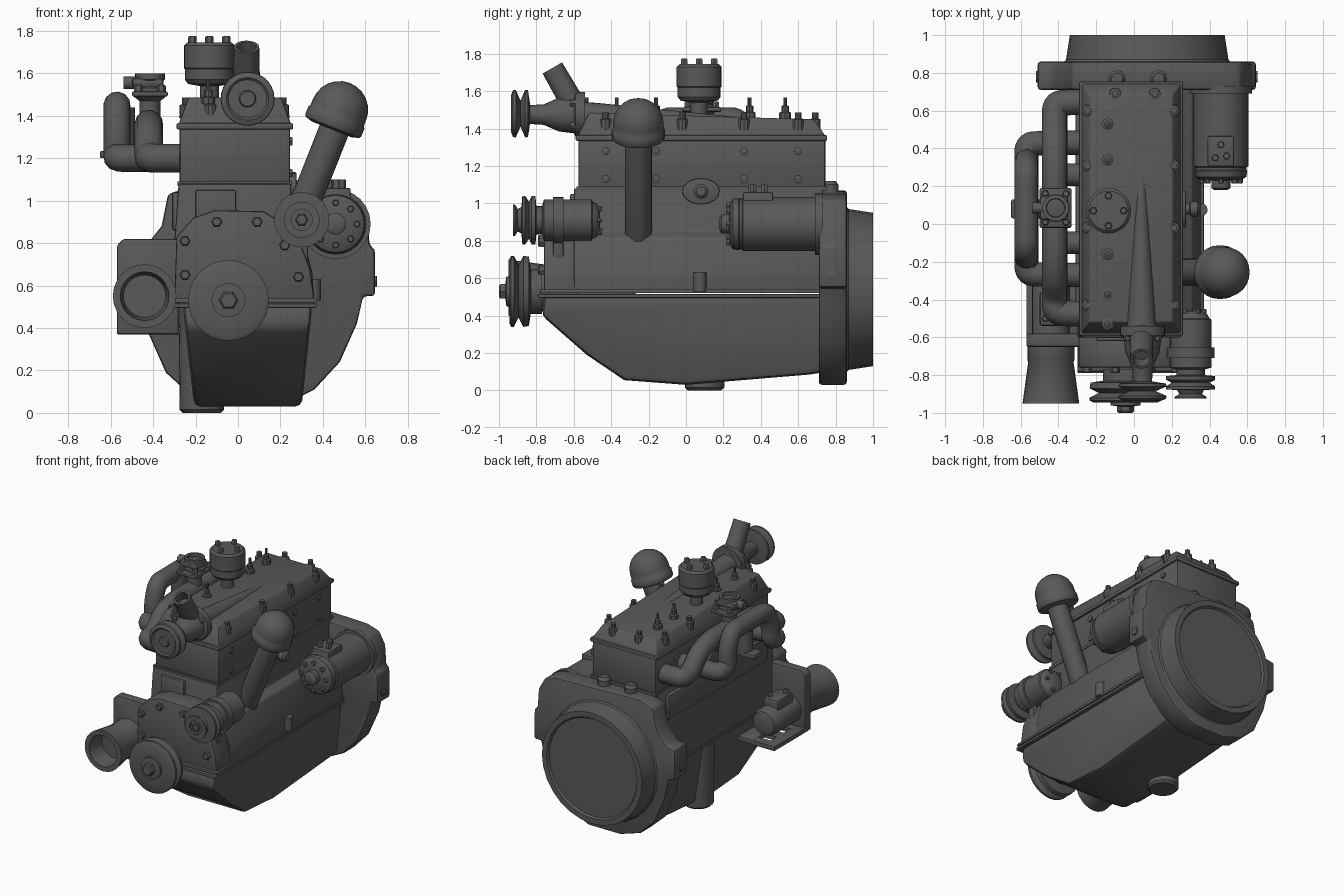
import bpy, bmesh, math
from mathutils import Vector

if "Cube" in bpy.data.objects:
    bpy.data.objects.remove(bpy.data.objects["Cube"])

grey = bpy.data.materials.new("dark_grey")
grey.diffuse_color = (0.1, 0.1, 0.1, 1)
grey.use_nodes = True
grey.node_tree.nodes["Principled BSDF"].inputs["Base Color"].default_value = grey.diffuse_color


def finish(name, bm, bevel=0):
    bmesh.ops.remove_doubles(bm, verts=bm.verts, dist=1e-5)
    bmesh.ops.recalc_face_normals(bm, faces=bm.faces)
    me = bpy.data.meshes.new(name)
    bm.to_mesh(me)
    bm.free()
    ob = bpy.data.objects.new(name, me)
    bpy.context.collection.objects.link(ob)
    if bevel:
        m = ob.modifiers.new("bevel", 'BEVEL')
        m.width, m.segments, m.limit_method = bevel, 2, 'ANGLE'
    return ob


def prism(name, pts, axis, a, b, bevel=0):
    """Extrude a 2D outline along x, y or z from a to b."""
    place = {'x': lambda p, t: (t, p[0], p[1]), 'y': lambda p, t: (p[0], t, p[1]),
             'z': lambda p, t: (p[0], p[1], t)}[axis]
    bm = bmesh.new()
    lo = [bm.verts.new(place(p, a)) for p in pts]
    hi = [bm.verts.new(place(p, b)) for p in pts]
    bm.faces.new(lo)
    bm.faces.new(hi)
    for i in range(len(pts)):
        j = (i + 1) % len(pts)
        bm.faces.new((lo[i], lo[j], hi[j], hi[i]))
    return finish(name, bm, bevel)


def box(name, x, y, z, bevel=0):
    return prism(name, [(x[0], y[0]), (x[1], y[0]), (x[1], y[1]), (x[0], y[1])], 'z', z[0], z[1], bevel)


def lathe(name, pts, origins, d=(0, 0, 1), segs=24):
    """Turn a (radius, distance) profile about direction d, at each origin."""
    q = Vector(d).normalized().to_track_quat('Z', 'Y')
    bm = bmesh.new()
    for o in origins:
        rings = []
        for r, t in pts:
            rings.append([bm.verts.new(Vector(o) + q @ Vector((r * math.cos(k * math.tau / segs),
                          r * math.sin(k * math.tau / segs), t))) for k in range(segs)])
        for A, B in zip(rings, rings[1:]):
            for k in range(segs):
                j = (k + 1) % segs
                bm.faces.new((A[k], A[j], B[j], B[k]))
        if pts[0][0] > 0:
            bm.faces.new(rings[0])
        if pts[-1][0] > 0:
            bm.faces.new(rings[-1])
    return finish(name, bm)


def bolts(name, origins, d, r=.022, h=.03):
    lathe(name, [(r, -.01), (r, h * .8), (r * .8, h)], origins, d, 6)


def tube(name, path, r):
    cu = bpy.data.curves.new(name, 'CURVE')
    cu.dimensions, cu.bevel_depth, cu.bevel_resolution, cu.use_fill_caps = '3D', r, 4, True
    sp = cu.splines.new('NURBS')
    sp.points.add(len(path) - 1)
    for p, c in zip(sp.points, path):
        p.co = (*c, 1)
    sp.order_u, sp.use_endpoint_u, sp.resolution_u = 3, True, 5
    ob = bpy.data.objects.new(name, cu)
    bpy.context.collection.objects.link(ob)


# crankcase, cylinder head and top cover
prism("crankcase", [(-.3, .52), (.36, .52), (.35, .66), (.31, .82), (.25, .85), (.25, 1.08),
                    (-.28, 1.08), (-.3, .8)], 'y', -.6, .73, .01)
box("cylinder_head", (-.275, .245), (-.575, .745), (1.07, 1.35), .012)
box("head_gasket", (-.285, .255), (-.585, .755), (1.07, 1.09))
box("cover_lip", (-.29, .26), (-.59, .755), (1.335, 1.365), .008)
cover = box("top_cover", (-.28, .25), (-.58, .745), (1.36, 1.47), .01)
for v in cover.data.vertices:
    if v.co.z > 1.4:
        v.co.x += .045 if v.co.x < 0 else -.045
        v.co.y += .06 if v.co.y < 0 else -.06
        v.co.z -= .03 * v.co.y
lathe("cover_ridge", [(.078, 0), (.075, .08), (.01, 1.0)], [(.04, -.56, 1.465)], (0, 1, -.03))
edge = [(x, y, 1.39) for y in (-.43, -.02, .31, .6) for x in (-.245, .21)]
edge += [(-.13, -.53, 1.39), (-.1, .69, 1.39), (.11, .69, 1.39)]
lathe("cover_bosses", [(.032, 0), (.03, .06), (.018, .065), (.018, .095)], edge, segs=10)
lathe("spark_plugs", [(.032, 0), (.032, .03), (.02, .035), (.02, .065), (.01, .07), (.01, .11)],
      [(-.14, y, 1.455) for y in (-.53, -.37, -.16, .34, .53)], segs=8)
bolts("head_side_bolts", [(.245, y, z) for y in (-.43, -.16, .31, .6) for z in (1.13, 1.28)], (1, 0, 0), .022, .012)
bolts("block_side_bolts", [(-.285, y, .96) for y in (-.45, -.2, .05, .3, .55)], (-1, 0, 0), .022, .02)
box("side_plate", (-.31, -.27), (-.52, .64), (.86, 1.04), .01)
box("front_plate", (-.2, -.01), (-.62, -.58), (.85, 1.05), .008)

# oil pan with flange and sump column
pan = prism("oil_pan", [(-.76, .51), (-.77, .4), (-.53, .19), (-.33, .055), (0, .03), (.66, .085),
                        (.75, .1), (.75, .51)], 'x', -.26, .35, .03)
for v in pan.data.vertices:
    v.co.x = .055 + (v.co.x - .055) * (.82 + .18 * min(1, v.co.z / .5))
box("pan_flange", (-.3, .37), (-.79, .73), (.495, .515), .004)
box("crankcase_flange", (-.3, .37), (-.78, .73), (.52, .54), .004)
lathe("sump_column", [(.09, 0), (.105, .015), (.11, .5)], [(-.17, .1, 0)])
lathe("side_plug", [(.035, 0), (.035, .1)], [(.355, .075, .53)], segs=12)

# timing cover
rim = [(-.3, .53), (-.29, .83), (-.21, .92), (-.11, .955), (.12, .95), (.27, .86), (.34, .68), (.36, .53)]
prism("timing_cover", rim, 'y', -.76, -.59, .012)
bolts("timing_cover_bolts", [(-.1, -.76, .9), (.09, -.76, .9), (.22, -.76, .79), (.285, -.76, .64),
                             (-.25, -.76, .81), (-.25, -.76, .65)], (0, -1, 0), .025)

# bell housing and flywheel ring
prism("bell_housing", [(.2, .03), (.36, .11), (.48, .24), (.56, .42), (.59, .55), (.645, .55), (.645, .77),
                       (.62, .79), (.61, .93), (.56, 1.02), (.46, 1.05), (-.22, 1.07), (-.33, 1.03),
                       (-.36, .88), (-.44, .78), (-.51, .77), (-.51, .55), (-.46, .54), (-.42, .37),
                       (-.34, .19), (-.22, .08), (-.06, .03)], 'y', .71, .86, .025)
lathe("flywheel_ring", [(.46, 0), (.43, .03), (.41, .16), (.37, .16), (.36, .145), (0, .145)],
      [(.07, .84, .54)], (0, 1, 0), 28)
lathe("housing_lugs", [(.045, 0), (.045, .05), (.03, .07)], [(-.09, .77, 1.05), (.13, .77, 1.05)], segs=12)
bolts("tab_bolts_right", [(.645, .78, .62)], (1, 0, 0), .03, .01)
bolts("tab_bolts_left", [(-.51, .78, .62)], (-1, 0, 0), .03, .01)

# crank pulley
lathe("crank_pulley", [(.12, 0), (.12, .06), (.185, .07), (.19, .1), (.14, .125), (.19, .15), (.19, .165),
                       (.17, .175), (.08, .175), (.08, .19), (.045, .195)], [(-.045, -.77, .53)], (0, -1, 0), 28)
bolts("crank_nut", [(-.045, -.955, .53)], (0, -1, 0), .045, .045)

# water pump, its pulley and inlet
lathe("water_pump", [(.12, 0), (.12, .05), (.1, .06), (.09, .14), (.055, .22), (.05, .3)],
      [(.045, -.54, 1.475)], (0, -1, 0))
lathe("pump_pulley", [(.06, 0), (.125, .01), (.127, .025), (.07, .05), (.127, .075), (.125, .09), (.1, .1),
                      (.09, .09), (.04, .09), (.035, .1)], [(.045, -.835, 1.48)], (0, -1, 0), 28)
lathe("pump_inlet", [(.065, 0), (.06, .27), (.045, .27), (.045, .2), (0, .2)], [(.04, -.58, 1.49)], (0, -.5, .87))
bolts("pump_bolts", [(.045 + a, -.59, 1.475 + b) for a in (-.08, .08) for b in (-.06, .06)], (0, -1, 0), .02)

# oil filler canister
lathe("filler_canister", [(.045, 0), (.045, .08), (.1, .09), (.115, .11), (.115, .16), (.12, .165), (.12, .27),
                          (.105, .285)], [(-.135, .07, 1.46)])
bolts("canister_bolts", [(-.135 + .08 * math.cos(a), .07 + .08 * math.sin(a), 1.745)
                         for a in (0, math.pi / 2, math.pi, -math.pi / 2)], (0, 0, 1), .02)


# manifold pipes: two arches, mirrored about their middle
def arch(name, x, yc, half, top, r, flat):
    side = [(-.25, half, 1.2), (x + .06, half, 1.2), (x, half - .01, 1.2), (x, half - .1, 1.21),
            (x, (half + flat) / 2, 1.32), (x, flat + .05, top), (x, flat - .05, top)]
    path = side + [(a, -b, c) for a, b, c in reversed(side)]
    tube(name, [(a, b + yc, c) for a, b, c in path], r)


arch("inner_manifold", -.42, .085, .56, 1.36, .068, .18)
arch("outer_manifold", -.57, .08, .35, 1.45, .064, .16)
for y in (-.1, .26):
    lathe("manifold_port", [(.06, 0), (.06, .17)], [(-.25, y, 1.2)], (-1, 0, 0), 16)

# carburettor on the manifold
lathe("carburettor_column", [(.08, 0), (.08, .02), (.05, .03), (.05, .27), (.075, .29), (.075, .33), (.055, .34),
                             (.055, .36), (.07, .37), (.07, .4), (.05, .4), (.045, .36), (0, .36)],
      [(-.415, .085, 1.2)])
box("carburettor_flange", (-.5, -.33), (-.02, .19), (1.49, 1.515), .01)
box("carburettor_collar", (-.5, -.35), (.02, .15), (1.53, 1.58), .02)
lathe("carburettor_knob", [(.03, 0), (.03, .07)], [(-.47, .085, 1.555)], (-1, 0, 0), 12)
bolts("carburettor_bolts", [(x, y, 1.515) for x in (-.47, -.36) for y in (.01, .16)], (0, 0, 1), .02)
box("heat_riser_flange", (-.65, -.42), (.03, .13), (1.2, 1.235), .008)
lathe("heat_riser", [(.055, 0), (.055, .23)], [(-.54, .08, 1.21)], segs=16)

# breather tube and domed cap
ax = Vector((.37, 0, .93)).normalized()
lathe("breather_tube", [(.03, -.06), (.06, -.035), (.072, 0), (.072, .62)], [(.245, -.255, .81)], ax)
lathe("breather_cap", [(.1, -.01), (.135, 0), (.142, .01), (.142, .05), (.135, .06)]
      + [(.135 * math.cos(t * math.pi / 12), .09 + .135 * math.sin(t * math.pi / 12)) for t in range(7)],
      [(.445, -.255, 1.345)], ax)

# generator with pulley and strap
lathe("generator", [(.06, 0), (.09, .02), (.1, .04), (.11, .045), (.11, .3), (.075, .31), (.075, .34), (.13, .345),
                    (.13, .365), (.1, .38), (.13, .4), (.13, .415), (.07, .42), (.06, .44), (.085, .455),
                    (.085, .465), (.05, .465), (.05, .45), (0, .45)], [(.3, -.46, .91)], (0, -1, 0))
bolts("generator_nut", [(.3, -.905, .91)], (0, -1, 0), .03, .02)
bolts("generator_rear_bolts", [(.3 + .07 * math.cos(k), -.475, .91 + .07 * math.sin(k)) for k in range(6)],
      (0, 1, 0), .014, .025)
lathe("generator_strap", [(.125, 0), (.125, .055)], [(.3, -.655, .91)], (0, -1, 0))
box("generator_bracket", (.2, .33), (-.71, -.655), (.7, .9), .008)

# starter motor with terminal box
lathe("starter", [(.035, -.06), (.05, -.05), (.05, -.01), (.11, -.005), (.135, .01), (.14, .04), (.135, .045),
                  (.135, .06), (.145, .065), (.145, .5)], [(.46, .24, .89)], (0, 1, 0))
bolts("starter_bolts", [(.46 + .1 * math.cos(k * math.tau / 8), .24, .89 + .1 * math.sin(k * math.tau / 8))
                        for k in range(8)], (0, -1, 0), .016, .025)
lathe("starter_mount", [(.165, 0), (.165, .04)], [(.46, .69, .89)], (0, 1, 0))
box("terminal_box", (.39, .53), (.305, .465), (.98, 1.06), .008)
bolts("terminals", [(.43, .35, 1.06), (.49, .36, 1.06), (.46, .42, 1.06)], (0, 0, 1), .02, .04)

# side inspection cap
prism("side_cap_plate", [(.08 + .1 * math.cos(k * math.tau / 16), 1.065 + .07 * math.sin(k * math.tau / 16))
                         for k in range(16)], 'x', .23, .275, .006)
lathe("side_cap_knob", [(.03, 0), (.03, .03), (.04, .035), (.04, .07), (.025, .085)], [(.265, .08, 1.065)], (1, 0, 0), 14)

# left front accessory: horn, bracket and pump
lathe("horn", [(.115, 0), (.125, .01), (.125, .1), (.12, .11), (.15, .33), (.115, .33), (.1, .2), (0, .2)],
      [(-.44, -.62, .55)], (0, -1, 0))
prism("bracket_upright", [(-.57, .37), (-.28, .37), (-.28, .82), (-.54, .82), (-.57, .79)], 'y', -.65, -.58, .01)
for x in ((-.57, -.49), (-.39, -.27)):
    box("bracket_foot", x, (-.62, -.22), (.37, .405), .005)
for y in ((-.6, -.52), (-.44, -.36), (-.29, -.22)):
    box("bracket_rung", (-.5, -.38), y, (.372, .403))
lathe("accessory_pump", [(.1, 0), (.1, .28), (.085, .31), (.05, .32)], [(-.44, -.59, .52)], (0, 1, 0))
box("accessory_top", (-.5, -.38), (-.54, -.36), (.58, .67), .015)
bolts("accessory_top_bolts", [(-.47, -.5, .67), (-.41, -.4, .67)], (0, 0, 1), .018)

# convert curves, apply shading and colour
for ob in list(bpy.context.scene.objects):
    ob.select_set(True)
    bpy.context.view_layer.objects.active = ob
bpy.ops.object.convert(target='MESH')
for ob in bpy.context.scene.objects:
    ob.select_set(True)
    ob.data.materials.clear()
    ob.data.materials.append(grey)
bpy.ops.object.shade_smooth_by_angle(angle=math.radians(35))
